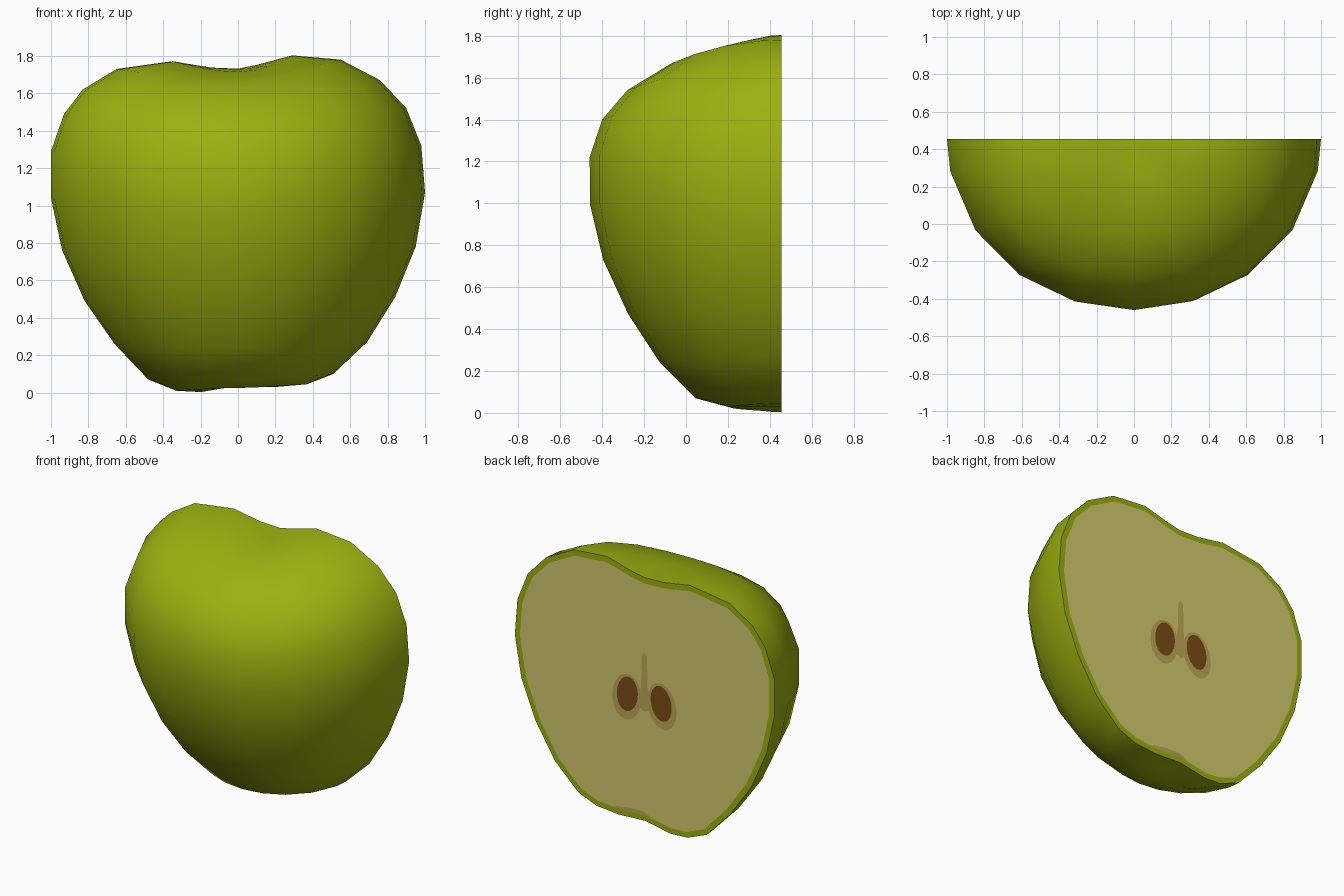
import bpy, bmesh, math
from mathutils import Vector

if "Cube" in bpy.data.objects:
    bpy.data.objects.remove(bpy.data.objects["Cube"])

CUT = 0.455  # y of the cut plane


def material(name, rgb):
    m = bpy.data.materials.new(name)
    m.diffuse_color = (*rgb, 1)
    m.use_nodes = True
    m.node_tree.nodes["Principled BSDF"].inputs["Base Color"].default_value = m.diffuse_color
    return m


skin = material("green_skin", (0.33, 0.435, 0.005))
flesh = material("pale_flesh", (0.656, 0.594, 0.155))
core = material("tan_core", (0.51, 0.384, 0.095))
brown = material("seed_brown", (0.20, 0.07, 0.008))


def finish(bm, name, mat):
    mesh = bpy.data.meshes.new(name)
    bm.to_mesh(mesh)
    bm.free()
    ob = bpy.data.objects.new(name, mesh)
    bpy.context.collection.objects.link(ob)
    mesh.materials.append(mat)
    return ob


def plate(name, pts, layer, mat):
    """Flat shape (x, z) lying on the cut, facing +y."""
    bm = bmesh.new()
    f = bm.faces.new([bm.verts.new((x, CUT + 0.0016 * layer, z)) for x, z in pts])
    f.normal_update()
    if f.normal.y < 0:
        f.normal_flip()
    return finish(bm, name, mat)


def ellipse(cx, cz, a, b, tilt, n=24):
    pts = []
    for i in range(n):
        t = math.tau * i / n
        u, v = a * math.cos(t), b * math.sin(t)
        pts.append((cx + u * math.cos(tilt) - v * math.sin(tilt),
                    cz + u * math.sin(tilt) + v * math.cos(tilt)))
    return pts


# Half profiles (radius, z) from bottom to top: right, left and front
RIGHT = [(.2, .03), (.37, .045), (.51, .10), (.69, .27), (.84, .51), (.95, .78), (1, 1.07),
         (.98, 1.32), (.90, 1.52), (.76, 1.67), (.55, 1.78), (.29, 1.803), (.10, 1.752)]
LEFT = [(.2, .003), (.33, .01), (.48, .07), (.66, .26), (.82, .49), (.94, .76), (1, 1.04),
        (1, 1.29), (.93, 1.49), (.83, 1.62), (.65, 1.73), (.35, 1.772), (.15, 1.738)]
FRONT = [(.14, .03), (.24, .025), (.41, .07), (.58, .24), (.73, .47), (.85, .73), (.912, .99),
         (.915, 1.22), (.855, 1.40), (.735, 1.54), (.53, 1.665), (.30, 1.715), (.12, 1.73)]
BOTTOM, TOP = (0, .04), (0, 1.732)

# Apple half: profiles blended around the half turn, closed by the cut face
bm = bmesh.new()
low = bm.verts.new((0, CUT, BOTTOM[1]))
high = bm.verts.new((0, CUT, TOP[1]))
columns = []
for deg in [0] + list(range(10, 180, 20)) + [180]:
    t = math.radians(deg)
    c, s = math.cos(t), math.sin(t)
    side = RIGHT if c > 0 else LEFT
    col = [low]
    for (rs, zs), (rf, zf) in zip(side, FRONT):
        r, z = rs * c * c + rf * s * s, zs * c * c + zf * s * s
        col.append(bm.verts.new((r * c, CUT - r * s, z)))
    columns.append(col + [high])
for a, b in zip(columns, columns[1:]):
    for i in range(len(a) - 1):
        quad = list(dict.fromkeys([a[i], b[i], b[i + 1], a[i + 1]]))
        bm.faces.new(quad)
bm.faces.new(columns[0] + columns[-1][-2:0:-1])
bmesh.ops.recalc_face_normals(bm, faces=bm.faces)
apple = finish(bm, "apple_half_skin", skin)
bpy.context.view_layer.objects.active = apple
apple.select_set(True)
bpy.ops.object.shade_smooth_by_angle(angle=math.radians(50))

# Flesh: cut outline moved inwards, leaving a thin skin rim
outline = [Vector(p) for p in [BOTTOM] + RIGHT + [TOP] + [(-x, z) for x, z in reversed(LEFT)]]
inner = []
for i, p in enumerate(outline):
    d = (outline[(i + 1) % len(outline)] - outline[i - 1]).normalized()
    inner.append(p + Vector((-d.y, d.x)) * 0.04)
plate("flesh", inner, 1, flesh)

# Core: two seed chambers, stalk strand, link and the patch at the base
for sx, label in ((1, "right"), (-1, "left")):
    plate(label + "_seed_chamber", ellipse(sx * .135, .87, .112, .16, sx * .14), 2, core)
    plate(label + "_seed", ellipse(sx * .13, .89, .08, .122, sx * .14), 3, brown)
plate("core_strand", [(-.06, .83), (0, .80), (.06, .83), (.04, .90), (.025, .98), (.02, 1.19),
                      (0, 1.215), (-.02, 1.19), (-.025, .98), (-.04, .90)], 2, core)
plate("base_patch", [(-.06, .065), (0, .08), (.1, .07), (.24, .07), (.22, .085),
                     (.12, .1), (.02, .105), (-.03, .09)], 2, core)
